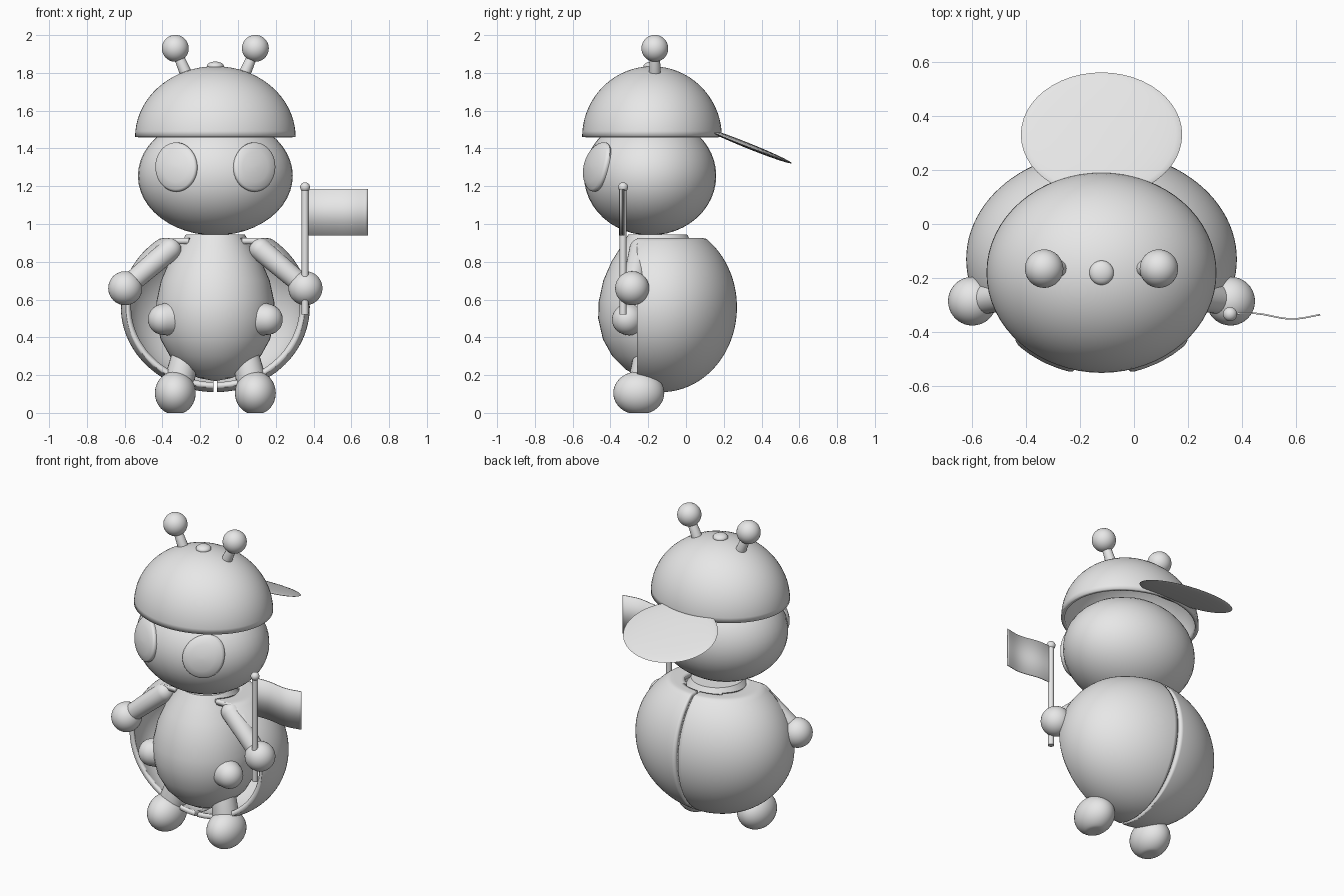
import bpy, bmesh, math
from mathutils import Vector

cube = bpy.data.objects.get("Cube")
if cube:
    bpy.data.objects.remove(cube, do_unlink=True)

CX = -0.12  # mirror plane of the figure
grey = bpy.data.materials.new("plain grey")
grey.use_nodes = True
grey.diffuse_color = (0.8, 0.8, 0.8, 1)
grey.node_tree.nodes["Principled BSDF"].inputs["Base Color"].default_value = (0.8, 0.8, 0.8, 1)


def finish(name, bm, thickness=0, offset=-1, angle=40):
    """Turn a bmesh into a smooth shaded object, with optional wall thickness."""
    bmesh.ops.recalc_face_normals(bm, faces=bm.faces)
    mesh = bpy.data.meshes.new(name)
    bm.to_mesh(mesh)
    bm.free()
    mesh.materials.append(grey)
    ob = bpy.data.objects.new(name, mesh)
    bpy.context.collection.objects.link(ob)
    bpy.ops.object.select_all(action='DESELECT')
    ob.select_set(True)
    bpy.context.view_layer.objects.active = ob
    bpy.ops.object.shade_smooth_by_angle(angle=math.radians(angle))
    if thickness:
        mod = ob.modifiers.new("wall", 'SOLIDIFY')
        mod.thickness, mod.offset = thickness, offset
    return ob


def sphere(bm, centre, radii, segs=40, rings=24):
    verts = bmesh.ops.create_uvsphere(bm, u_segments=segs, v_segments=rings, radius=1)["verts"]
    for v in verts:
        v.co = Vector(c + p * r for c, p, r in zip(centre, v.co, radii))
    return verts


def ball(name, centre, radii):
    bm = bmesh.new()
    sphere(bm, centre, radii)
    return finish(name, bm)


def lathe(bm, profile, centre, stretch=(1, 1), segs=48):
    """Spin (radius, height) points about a vertical axis."""
    rings = []
    for r, z in profile:
        rings.append([bm.verts.new((centre[0] + r * stretch[0] * math.cos(a),
                                    centre[1] + r * stretch[1] * math.sin(a), z))
                      for a in (math.tau * i / segs for i in range(segs))])
    for low, high in zip(rings, rings[1:]):
        for i in range(segs):
            j = (i + 1) % segs
            bm.faces.new((low[i], low[j], high[j], high[i]))
    return rings


def limb(name, start, end, r1, r2):
    """Tapered rod with round ends."""
    bm = bmesh.new()
    start, end = Vector(start), Vector(end)
    rot = (end - start).to_track_quat('Z', 'Y')
    length = (end - start).length
    for v in bmesh.ops.create_uvsphere(bm, u_segments=24, v_segments=16, radius=1)["verts"]:
        top = v.co.z > 0.001
        p = v.co * (r2 if top else r1)
        v.co = start + rot @ (p + Vector((0, 0, length if top else 0)))
    return finish(name, bm)


# Head
HEAD, HEAD_R = (CX, -0.19, 1.255), (0.41, 0.35, 0.315)
ball("head", HEAD, HEAD_R)

# Body: egg with a flat neck
bm = bmesh.new()
rings = lathe(bm, [(0.01, 0.17), (0.09, 0.185), (0.17, 0.23), (0.24, 0.30), (0.29, 0.39),
                   (0.315, 0.5), (0.312, 0.59), (0.288, 0.7), (0.245, 0.8),
                   (0.195, 0.88), (0.155, 0.945)], (CX, -0.15))
bm.faces.new(rings[0])
bm.faces.new(rings[-1])
finish("body", bm)

# Cap dome
bm = bmesh.new()
dome = [(math.cos(t), 1.46 + 0.375 * math.sin(t))
        for t in (math.radians(88) * i / 18 for i in range(19))]
rings = lathe(bm, dome, (CX, -0.18), (0.425, 0.37), 64)
bm.faces.new(rings[-1])
finish("cap", bm, 0.022)
ball("cap_button", (CX, -0.18, 1.835), (0.045, 0.045, 0.025))

# Cap brim: thin ellipse sloping down at the back
bm = bmesh.new()
for v in sphere(bm, (CX, 0.33, 0), (0.298, 0.23, 0.016), 48, 16):
    run = v.co.y - 0.17
    v.co.z += 1.478 - 0.40 * run - 0.25 * (v.co.x - CX) ** 2 * max(0, 0.4 - run)
finish("cap_brim", bm)


def wing_case(name, side):
    """Half of a hollow shell, open at the front and round the neck."""
    bm = bmesh.new()
    sphere(bm, (0, 0, 0), (0.5, 0.4, 0.45), 96, 64)
    for point, normal in (((side * 0.01, 0, 0), (-side, 0, 0)), ((0, -0.13, 0), (0, -1, 0))):
        bmesh.ops.bisect_plane(bm, geom=bm.verts[:] + bm.edges[:] + bm.faces[:],
                               plane_co=point, plane_no=normal, clear_outer=True)
    hole = [v for v in bm.verts if v.co.z > 0 and math.hypot(v.co.x, v.co.y) < 0.17]
    bmesh.ops.delete(bm, geom=hole, context='VERTS')
    for v in bm.verts:  # flattened shoulders
        v.co.z = min(v.co.z, 0.365)
        v.co += Vector((CX, -0.13, 0.56))
    finish(name, bm, 0.03)


def eye(name, side):
    """Shallow raised lens that follows the head."""
    bm = bmesh.new()
    rings = []
    for r, lift in ((1.0, -0.03), (1.0, 0.008), (0.96, 0.016), (0.88, 0.02), (0.6, 0.02),
                    (0.3, 0.02), (0.05, 0.02)):
        ring = []
        for i in range(40):
            a = math.tau * i / 40
            dx = side * 0.203 + 0.108 * r * math.cos(a)
            dz = 0.045 + 0.127 * r * math.sin(a)
            depth = math.sqrt(1 - (dx / HEAD_R[0]) ** 2 - (dz / HEAD_R[2]) ** 2)
            n = Vector((dx / HEAD_R[0] ** 2, -depth / HEAD_R[1], dz / HEAD_R[2] ** 2)).normalized()
            p = Vector((HEAD[0] + dx, HEAD[1] - depth * HEAD_R[1], HEAD[2] + dz))
            ring.append(bm.verts.new(p + n * lift))
        rings.append(ring)
    for a, b in zip(rings, rings[1:]):
        for i in range(40):
            j = (i + 1) % 40
            bm.faces.new((a[i], a[j], b[j], b[i]))
    bm.faces.new(rings[-1])
    finish(name, bm)


# Paired parts
for label, s in (("left", 1), ("right", -1)):
    def at(x, y, z):
        return (CX + s * x, y, z)

    wing_case(label + "_wing_case", s)
    eye(label + "_eye", s)
    limb(label + "_antenna_stalk", at(0.14, -0.165, 1.76), at(0.2, -0.165, 1.9), 0.034, 0.026)
    ball(label + "_antenna_ball", at(0.212, -0.165, 1.93), (0.071,) * 3)
    limb(label + "_arm", at(0.24, -0.24, 0.865), at(0.44, -0.28, 0.695), 0.06, 0.055)
    ball(label + "_hand", at(0.477, -0.285, 0.66), (0.09,) * 3)
    limb(label + "_side_nub", at(0.21, -0.28, 0.5), at(0.275, -0.31, 0.495), 0.095, 0.082)
    limb(label + "_leg", at(0.15, -0.2, 0.34), at(0.2, -0.23, 0.13), 0.07, 0.085)
    # Foot with a flat sole
    bm = bmesh.new()
    for v in sphere(bm, at(0.212, -0.25, 0.105), (0.108, 0.135, 0.115)):
        v.co.z = max(v.co.z, 0)
    finish(label + "_foot", bm)

# Flag in the left hand
POLE_X, POLE_Y = 0.355, -0.333
bm = bmesh.new()
rings = lathe(bm, [(0.018, 0.52), (0.018, 1.19)], (POLE_X, POLE_Y), segs=20)
for ring in rings:
    bm.faces.new(ring)
finish("flag_pole", bm)
ball("flag_pole_knob", (POLE_X, POLE_Y, 1.195), (0.026,) * 3)

bm = bmesh.new()
cols = []
for i in range(25):
    t = i / 24
    y = POLE_Y + 0.012 * math.sin(t * math.tau * 1.15) * (0.4 + 0.6 * t) - 0.012 * t
    cols.append([bm.verts.new((POLE_X + 0.333 * t, y, z)) for z in (0.94, 1.185)])
for a, b in zip(cols, cols[1:]):
    bm.faces.new((a[0], b[0], b[1], a[1]))
finish("flag_cloth", bm, 0.006, 0)
